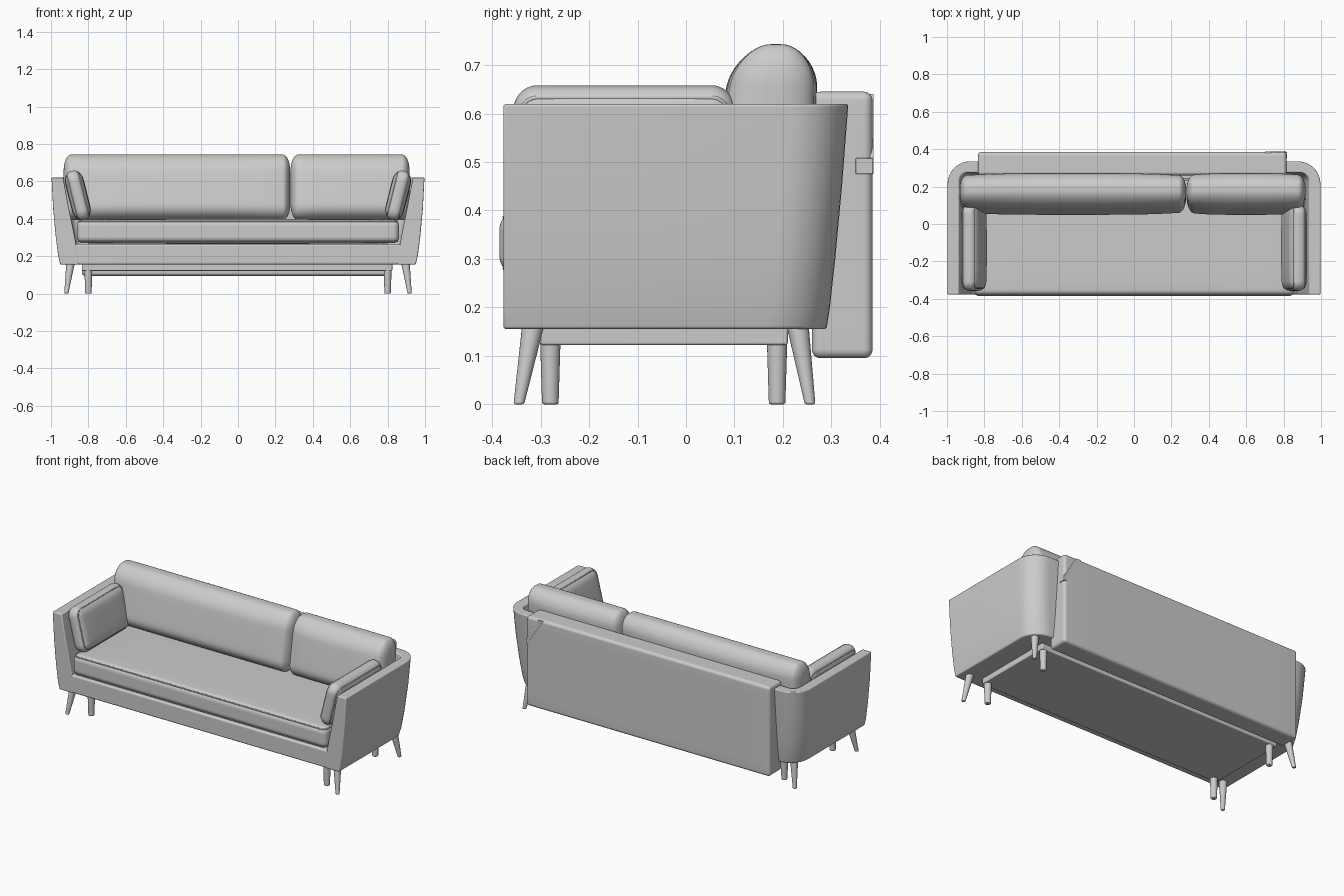
import bpy, bmesh
from math import pi, sin, cos, tan, radians
from mathutils import Vector, Matrix

if "Cube" in bpy.data.objects:
    bpy.data.objects.remove(bpy.data.objects["Cube"])


def finish(name, bm, bevel=0.0):
    bmesh.ops.recalc_face_normals(bm, faces=bm.faces)
    me = bpy.data.meshes.new(name)
    bm.to_mesh(me)
    bm.free()
    ob = bpy.data.objects.new(name, me)
    bpy.context.collection.objects.link(ob)
    bpy.ops.object.select_all(action='DESELECT')
    ob.select_set(True)
    bpy.context.view_layer.objects.active = ob
    if bevel:
        m = ob.modifiers.new("soft_edges", 'BEVEL')
        m.width, m.segments, m.limit_method = bevel, 3, 'ANGLE'
        m.angle_limit = radians(40)
    bpy.ops.object.shade_smooth_by_angle(angle=radians(40))
    return ob


def box(name, lo, hi, bevel=0.005):
    lo, hi = Vector(lo), Vector(hi)
    bm = bmesh.new()
    bmesh.ops.create_cube(bm, size=1)
    for v in bm.verts:
        v.co = (lo + hi) / 2 + Vector(a * b for a, b in zip(v.co, hi - lo))
    return finish(name, bm, bevel)


def pillow(name, centre, half, radii, tilt=0.0, puff=0.0, axis=2, warp=None):
    """Rounded box, denser near its edges, puffed along one axis."""
    def spread(t, h, r):
        a = min(abs(t), 1)
        c = (h - r) * min(a / 0.5, 1)
        d = tan(max(a - 0.5, 0) / 0.5 * pi / 4)
        return (c, d) if t >= 0 else (-c, -d)
    bm = bmesh.new()
    bmesh.ops.create_cube(bm, size=2)
    bmesh.ops.subdivide_edges(bm, edges=bm.edges[:], cuts=19, use_grid_fill=True)
    others = [i for i in range(3) if i != axis]
    for v in bm.verts:
        cd = [spread(v.co[i], half[i], radii[i]) for i in range(3)]
        d = Vector(x[1] for x in cd).normalized()
        p = Vector(cd[i][0] + d[i] * radii[i] for i in range(3))
        a, b = (p[i] / half[i] for i in others)
        p[axis] *= 1 + puff * (1 - a ** 4) * (1 - b ** 4)
        v.co = warp(p) if warp else p
    bm.transform(Matrix.Translation(centre) @ Matrix.Rotation(tilt, 4, 'Y'))
    return finish(name, bm)


def piping(name, centre, half, radii, axis, side, tilt=0.0):
    """Thin cord round one rim of a pillow."""
    i, j = [k for k in range(3) if k != axis]
    k7 = 0.7071
    cu = bpy.data.curves.new(name, 'CURVE')
    cu.dimensions, cu.bevel_depth, cu.bevel_resolution = '3D', 0.004, 2
    sp = cu.splines.new('POLY')
    pts = []
    for q in range(4):
        for n in range(6):
            a = pi / 2 * (q + n / 5)
            p = Vector((0, 0, 0))
            p[axis] = side * (half[axis] - radii[axis] * (1 - k7))
            p[i] = (1 if q in (0, 3) else -1) * (half[i] - radii[i]) + radii[i] * k7 * cos(a)
            p[j] = (1 if q < 2 else -1) * (half[j] - radii[j]) + radii[j] * k7 * sin(a)
            pts.append(p)
    sp.points.add(len(pts) - 1)
    for s, p in zip(sp.points, pts):
        s.co = (*p, 1)
    sp.use_cyclic_u = True
    ob = bpy.data.objects.new(name, cu)
    ob.matrix_world = Matrix.Translation(centre) @ Matrix.Rotation(tilt, 4, 'Y')
    bpy.context.collection.objects.link(ob)


def leg(name, top, foot, r_top, r_foot):
    top, foot = Vector(top), Vector(foot)
    bm = bmesh.new()
    bmesh.ops.create_cone(bm, cap_ends=True, segments=24, radius1=r_foot, radius2=r_top, depth=1)
    for v in bm.verts:
        c = foot.lerp(top, v.co.z + 0.5)
        v.co = Vector((c.x + v.co.x, c.y + v.co.y, c.z))
    finish(name, bm, 0.004)


def arm(name, s):
    """Flared side shell that wraps round the back corner, lofted upwards."""
    # z, outer x, inner x, outer back y, inner back y
    levels = [(0.155, 0.950, 0.850, 0.290, 0.225), (0.20, 0.961, 0.857, 0.297, 0.231),
              (0.30, 0.974, 0.872, 0.308, 0.243), (0.45, 0.988, 0.903, 0.322, 0.260),
              (0.62, 0.997, 0.935, 0.335, 0.275)]

    def outline(x, y, r):
        arc = [(x - r + r * cos(a), y - r + r * sin(a))
               for a in [pi / 2 * n / 10 for n in range(11)]]
        return [(x, -0.377), (x, -0.1)] + arc + [(0.80, y)]
    bm = bmesh.new()
    rings = []
    for z, xo, xi, yo, yi in levels:
        rings.append([[bm.verts.new((s * x, y, z)) for x, y in outline(*a)]
                      for a in ((xo, yo, 0.12), (xi, yi, 0.045))])
    n = len(rings[0][0])
    for lo, hi in zip(rings, rings[1:]):
        for k in range(2):
            for i in range(n - 1):
                bm.faces.new((lo[k][i], lo[k][i + 1], hi[k][i + 1], hi[k][i]))
        for e in (0, n - 1):
            bm.faces.new((lo[0][e], lo[1][e], hi[1][e], hi[0][e]))
    for ring in (rings[0], rings[-1]):
        for i in range(n - 1):
            bm.faces.new((ring[0][i], ring[0][i + 1], ring[1][i + 1], ring[1][i]))
    finish(name, bm, 0.012)


# Frame: front rail and seat base, lower platform
box("seat_base", (-0.885, -0.376, 0.155), (0.885, 0.27, 0.265), 0.01)
box("lower_platform", (-0.835, -0.30, 0.122), (0.825, 0.21, 0.16))

# Arms, splayed corner legs, straight inner legs, side cushions
for s, side in ((-1, "left"), (1, "right")):
    arm(side + "_arm", s)
    for y0, y1, pos in ((-0.315, -0.345, "front"), (0.23, 0.256, "back")):
        leg(f"{side}_{pos}_leg", (s * 0.895, y0, 0.165), (s * 0.918, y1, 0), 0.023, 0.011)
    for y, pos in ((-0.28, "front"), (0.188, "back")):
        leg(f"{side}_{pos}_inner_leg", (s * 0.80, y, 0.13), (s * 0.80, y, 0), 0.021, 0.017)
    c, h, r = (s * 0.856, -0.127, 0.525), (0.042, 0.23, 0.135), (0.036, 0.05, 0.055)
    tilt = s * radians(14)
    pillow(side + "_side_cushion", c, h, r, tilt, 0.22, 0)
    for e in (-1, 1):
        piping(side + "_side_cushion_piping", c, h, r, 0, e, tilt)

# Seat cushion with piped rims
c, h, r = (0, -0.07, 0.333), (0.862, 0.315, 0.063), (0.035, 0.035, 0.035)
pillow("seat_cushion", c, h, r, 0, 0.06, 2)
for e in (-1, 1):
    piping("seat_cushion_piping", c, h, r, 2, e)


# Back cushions: thick at the bottom, leaning back and thinner at the top
def lean(p):
    t = p.z / 0.175
    return Vector((p.x, p.y * (1 - 0.15 * t) + 0.018 * t, p.z))


for name, x0, x1 in (("wide_back_cushion", -0.932, 0.279), ("narrow_back_cushion", 0.281, 0.917)):
    pillow(name, ((x0 + x1) / 2, 0.168, 0.568), ((x1 - x0) / 2, 0.088, 0.175),
           (0.04, 0.075, 0.085), 0, 0.16, 1, lean)

# Upright back panel with its corner strap
pillow("back_panel", (-0.01, 0.3225, 0.37), (0.825, 0.0625, 0.275), (0.018, 0.018, 0.018))
bm = bmesh.new()
pts = [(0.70, 0.64), (0.735, 0.64), (0.812, 0.51), (0.812, 0.475)]
front = [bm.verts.new((x, 0.380, z)) for x, z in pts]
back = [bm.verts.new((x, 0.387, z)) for x, z in pts]
bm.faces.new(front)
bm.faces.new(back)
for i in range(4):
    j = (i + 1) % 4
    bm.faces.new((front[i], front[j], back[j], back[i]))
finish("corner_strap", bm)
box("strap_end", (0.80, 0.35, 0.475), (0.819, 0.386, 0.508), 0.002)
